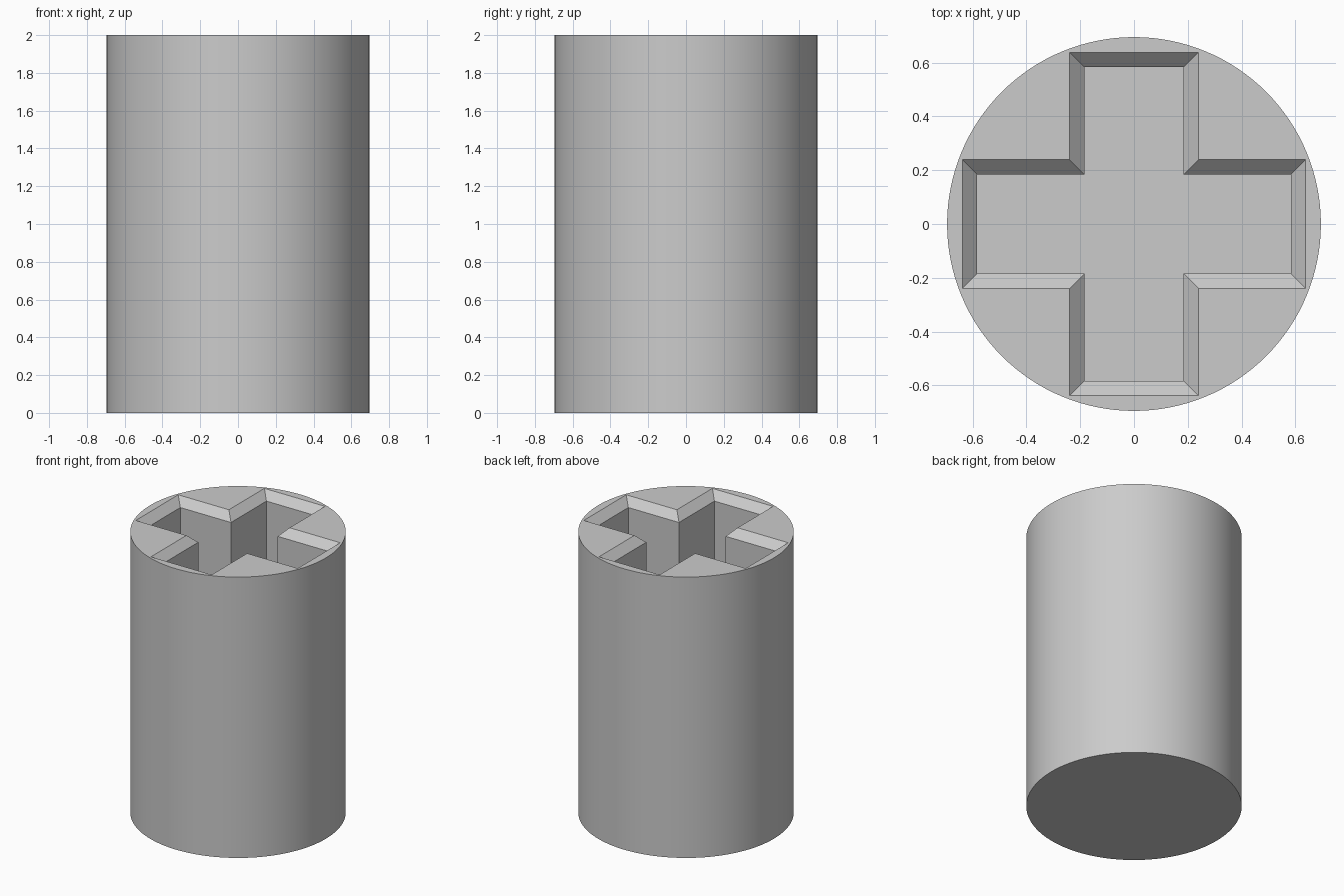
import bpy, bmesh, math

if "Cube" in bpy.data.objects:
    bpy.data.objects.remove(bpy.data.objects["Cube"])

RADIUS, HEIGHT, SIDES = 0.695, 2.0, 128
ARM, HALF_W = 0.583, 0.184      # cross socket half length and half width
CHAMFER, FLOOR = 0.055, 0.86    # lead-in size and socket floor height

bm = bmesh.new()


def ring(points, z):
    return [bm.verts.new((x, y, z)) for x, y in points]


def bridge(a, b):
    n = len(a)
    for i in range(n):
        j = (i + 1) % n
        bm.faces.new((a[i], a[j], b[j], b[i]))


def cross(grow):
    """Outline of a plus sign, one quarter turned four times."""
    a, w = ARM + grow, HALF_W + grow
    pts = []
    for k in range(4):
        c, s = round(math.cos(k * math.pi / 2)), round(math.sin(k * math.pi / 2))
        pts += [(x * c - y * s, x * s + y * c) for x, y in ((a, -w), (a, w), (w, w))]
    return pts


# Round outer wall and closed base
circle = [(RADIUS * math.cos(2 * math.pi * i / SIDES),
           RADIUS * math.sin(2 * math.pi * i / SIDES)) for i in range(SIDES)]
base, rim = ring(circle, 0), ring(circle, HEIGHT)
bridge(base, rim)
bm.faces.new(base[::-1])

# Cross socket: chamfered mouth, straight walls, flat floor
mouth = ring(cross(CHAMFER), HEIGHT)
throat = ring(cross(0), HEIGHT - CHAMFER)
floor = ring(cross(0), FLOOR)
bridge(mouth, throat)
bridge(throat, floor)
bm.faces.new(floor)

# Top face between the rim and the socket mouth
edges = [bm.edges.get((loop[i - 1], loop[i]))
         for loop in (rim, mouth) for i in range(len(loop))]
bmesh.ops.triangle_fill(bm, edges=edges, use_beauty=True, normal=(0, 0, 1))
bmesh.ops.recalc_face_normals(bm, faces=bm.faces[:])

mesh = bpy.data.meshes.new("socket_post")
bm.to_mesh(mesh)
bm.free()
post = bpy.data.objects.new("socket_post", mesh)
bpy.context.collection.objects.link(post)

grey = bpy.data.materials.new("light_grey")
grey.diffuse_color = (0.6, 0.6, 0.6, 1)
grey.use_nodes = True
grey.node_tree.nodes["Principled BSDF"].inputs["Base Color"].default_value = grey.diffuse_color
mesh.materials.append(grey)

# Smooth wall, crisp edges
bpy.context.view_layer.objects.active = post
post.select_set(True)
bpy.ops.object.shade_smooth_by_angle(angle=math.radians(30))
